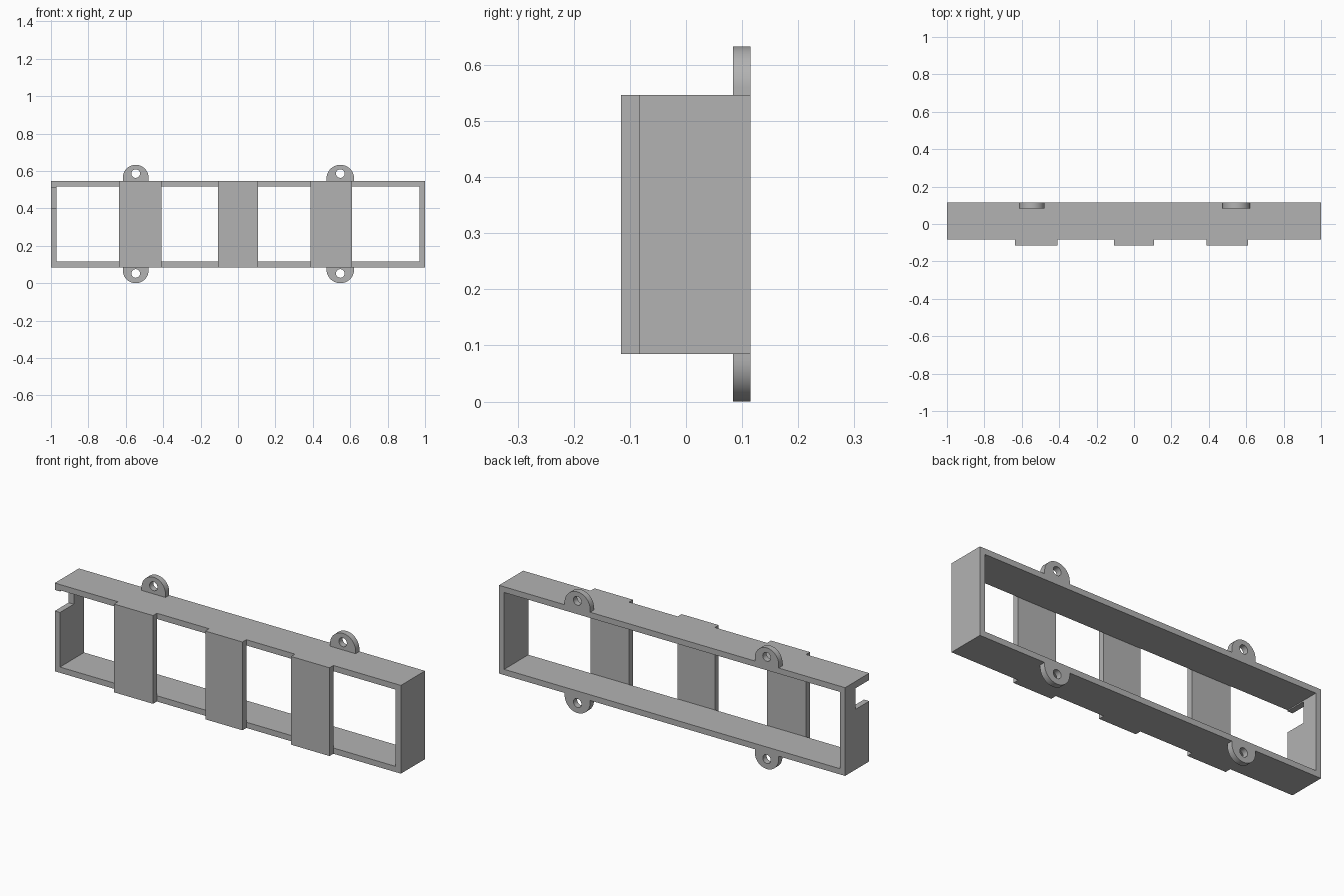
import bpy
import bmesh
from math import pi, cos, sin

if "Cube" in bpy.data.objects:
    bpy.data.objects.remove(bpy.data.objects["Cube"], do_unlink=True)

# Single grey plastic
grey = bpy.data.materials.new("grey_plastic")
grey.use_nodes = True
grey.diffuse_color = (0.45, 0.45, 0.45, 1)
grey.node_tree.nodes["Principled BSDF"].inputs["Base Color"].default_value = (0.45, 0.45, 0.45, 1)

BOTTOM, TOP = 0.085, 0.546      # frame height range
FRONT, BACK = -0.084, 0.115     # frame depth range
WALL = 0.03


def prism(name, outline, y0, y1):
    """Extrude an x-z outline along y."""
    bm = bmesh.new()
    face = bm.faces.new([bm.verts.new((x, y0, z)) for x, z in outline])
    new = bmesh.ops.extrude_face_region(bm, geom=[face])["geom"]
    verts = [v for v in new if isinstance(v, bmesh.types.BMVert)]
    bmesh.ops.translate(bm, verts=verts, vec=(0, y1 - y0, 0))
    bmesh.ops.recalc_face_normals(bm, faces=bm.faces)
    mesh = bpy.data.meshes.new(name)
    bm.to_mesh(mesh)
    bm.free()
    mesh.materials.append(grey)
    obj = bpy.data.objects.new(name, mesh)
    bpy.context.collection.objects.link(obj)
    return obj


def box(name, x0, x1, y0, y1, z0, z1):
    return prism(name, [(x0, z0), (x1, z0), (x1, z1), (x0, z1)], y0, y1)


def arc(cx, cz, r, start, end, n):
    angles = [start + (end - start) * i / n for i in range(n + 1)]
    return [(cx + r * cos(a), cz + r * sin(a)) for a in angles]


def cut(obj, cutter):
    """Subtract the cutter and discard it."""
    cutter.hide_render = True
    mod = obj.modifiers.new("cut", 'BOOLEAN')
    mod.operation = 'DIFFERENCE'
    mod.solver = 'EXACT'
    mod.object = cutter
    bpy.context.view_layer.objects.active = obj
    bpy.ops.object.modifier_apply(modifier=mod.name)
    bpy.data.objects.remove(cutter, do_unlink=True)


# Open rectangular frame with a cable notch in one end wall
frame = box("frame", -1, 1, FRONT, BACK, BOTTOM, TOP)
cut(frame, box("opening_cutter", -1 + WALL, 1 - WALL, -0.3, 0.3, BOTTOM + WALL, TOP - WALL))
cut(frame, box("notch_cutter", -1.1, -0.95, -0.3, 0.03, 0.4, 0.51))

# Raised straps across the front
for name, x0, x1 in (("right_strap", -0.635, -0.41),
                     ("middle_strap", -0.108, 0.107),
                     ("left_strap", 0.388, 0.61)):
    box(name, x0, x1, -0.116, FRONT, BOTTOM, TOP)

# Rounded mounting tabs with screw holes, above and below the frame
for side, x, r in (("right", -0.547, 0.069), ("left", 0.547, 0.074)):
    for level, edge, tip, hole_z, s in (("upper", TOP, 0.633, 0.586, 1),
                                        ("lower", BOTTOM, 0.0, 0.052, -1)):
        outline = [(x - r, edge), (x + r, edge)] + arc(x, tip - s * r, r, 0, s * pi, 32)
        tab = prism(f"{side}_{level}_tab", outline, 0.084, BACK)
        hole = arc(x, hole_z, 0.023, 0, 2 * pi, 32)[:-1]
        cut(tab, prism("hole_cutter", hole, 0.0, 0.2))
        bpy.ops.object.select_all(action='DESELECT')
        tab.select_set(True)
        bpy.context.view_layer.objects.active = tab
        bpy.ops.object.shade_smooth_by_angle(angle=pi / 6)
